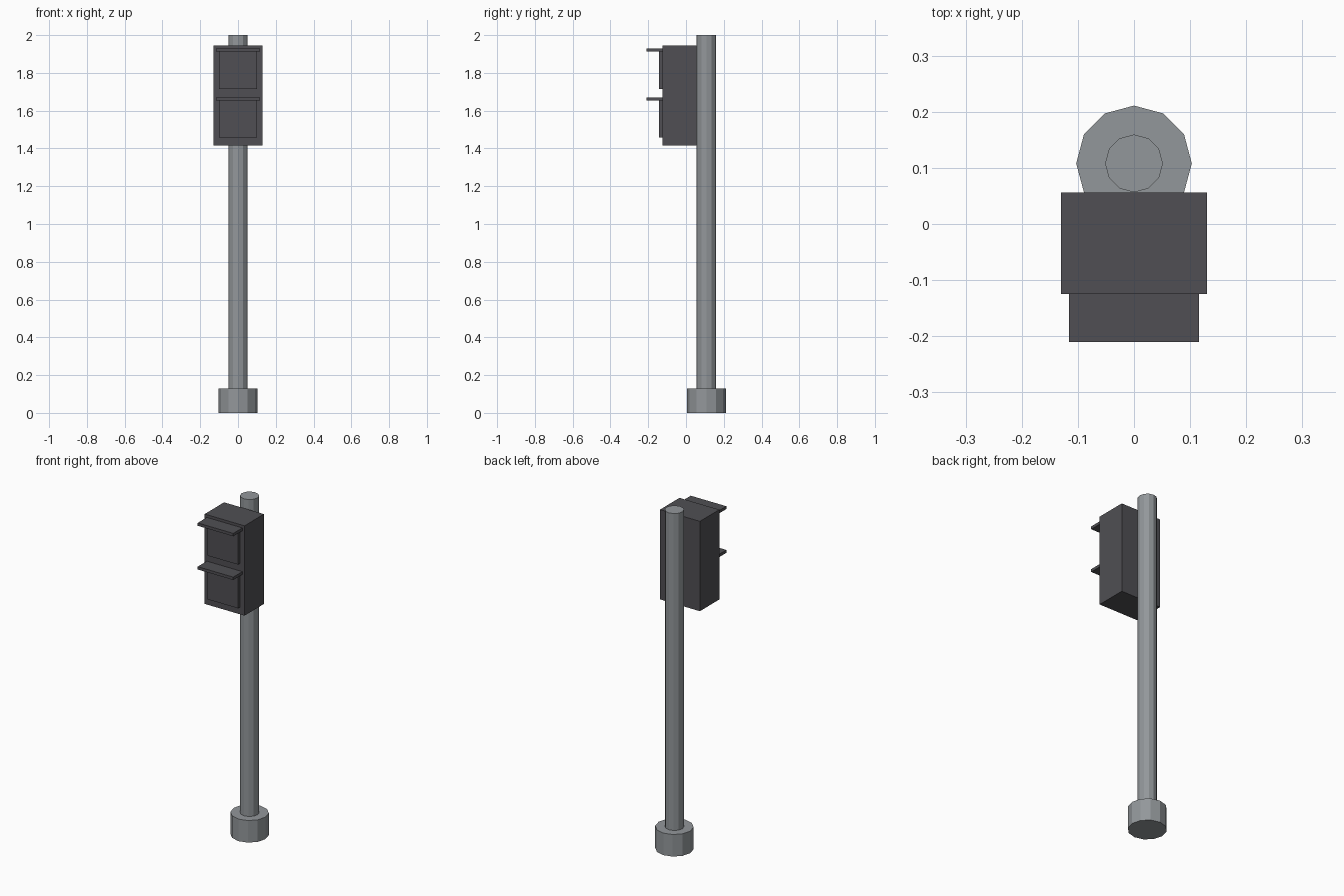
import bpy
import math

default = bpy.data.objects.get("Cube")
if default:
    bpy.data.objects.remove(default, do_unlink=True)


def material(name, rgb):
    mat = bpy.data.materials.new(name)
    mat.use_nodes = True
    mat.diffuse_color = (*rgb, 1)
    mat.node_tree.nodes["Principled BSDF"].inputs["Base Color"].default_value = (*rgb, 1)
    return mat


def finish(name, mat):
    obj = bpy.context.object
    obj.name = name
    bpy.ops.object.transform_apply(location=False, rotation=True, scale=True)
    obj.data.materials.append(mat)
    return obj


def box(name, half_width, y0, y1, z0, z1, mat):
    bpy.ops.mesh.primitive_cube_add(size=1, location=(0, (y0 + y1) / 2, (z0 + z1) / 2))
    bpy.context.object.scale = (2 * half_width, y1 - y0, z1 - z0)
    return finish(name, mat)


def post(name, radius, z0, z1, mat):
    bpy.ops.mesh.primitive_cylinder_add(vertices=12, radius=radius, depth=z1 - z0,
                                        location=(0, POLE_Y, (z0 + z1) / 2))
    return finish(name, mat)


POLE_Y = 0.108
steel = material("steel grey", (0.29, 0.31, 0.325))
charcoal = material("charcoal", (0.08, 0.078, 0.087))

# Footing and pole
post("base", 0.103, 0, 0.13, steel)
post("pole", 0.0515, 0.13, 2, steel)

# Signal housing on the front of the pole
box("housing", 0.13, -0.125, 0.056, 1.415, 1.945, charcoal)

# Two raised signal panels, each under a flat visor
for label, bottom in (("lower", 1.457), ("upper", 1.715)):
    box(label + "_panel", 0.1, -0.143, -0.125, bottom, bottom + 0.197, charcoal)
    box(label + "_visor", 0.116, -0.21, -0.125, bottom + 0.197, bottom + 0.214, charcoal)
